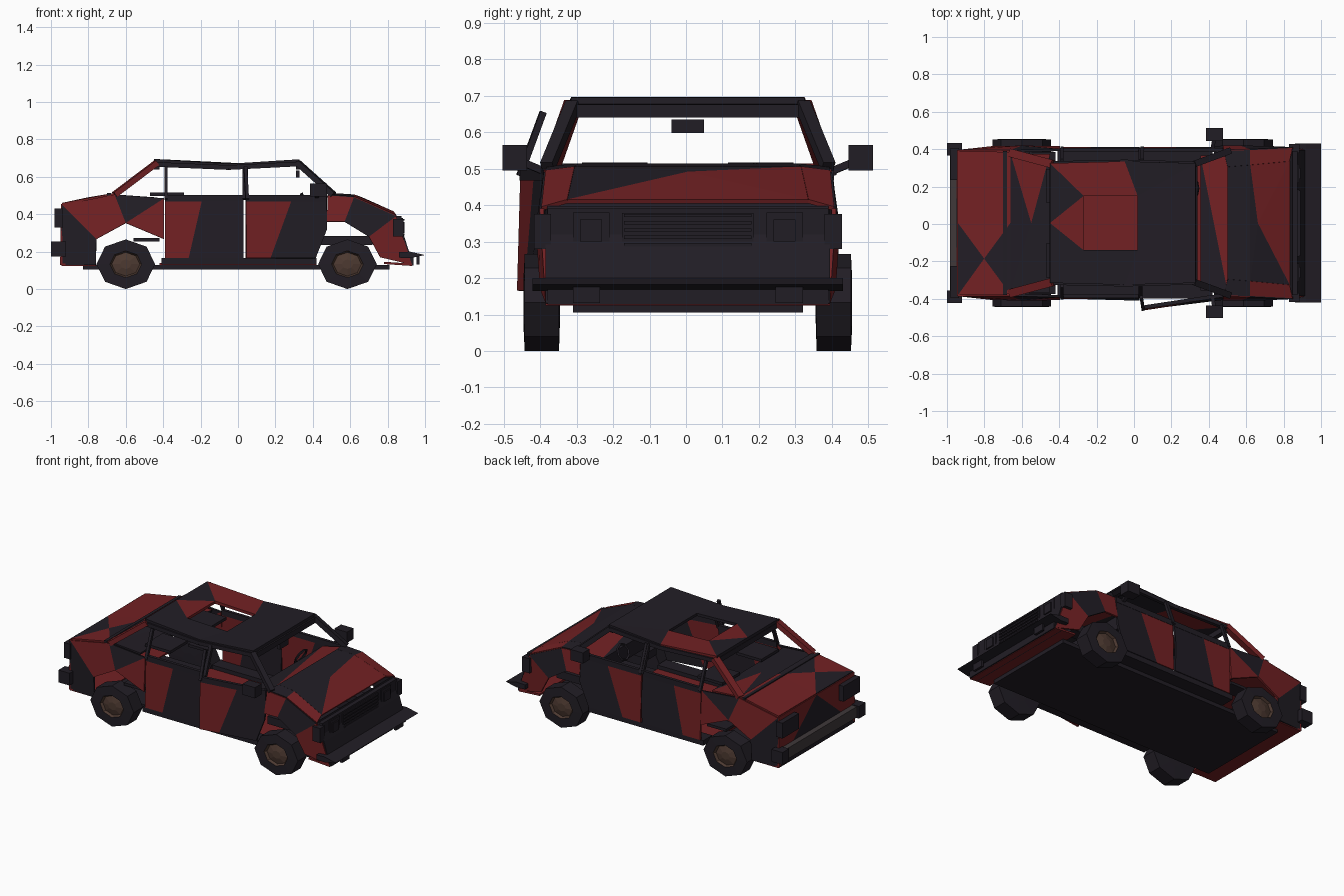
import bpy, bmesh, math
from mathutils import Vector, Matrix

def material(name, rgb):
    m = bpy.data.materials.new(name)
    m.diffuse_color = (*rgb, 1)
    return m

RED = material("red paint", (0.17, 0.015, 0.017))
DARK = material("dark paint", (0.0155, 0.0125, 0.0185))
BROWN = material("hub brown", (0.075, 0.042, 0.031))
GREY = material("bumper grey", (0.05, 0.04, 0.042))
SHIFT = 0.005

def finish(name, bm, mats):
    me = bpy.data.meshes.new(name)
    bm.to_mesh(me)
    bm.free()
    for m in mats:
        me.materials.append(m)
    ob = bpy.data.objects.new(name, me)
    ob.location.y = SHIFT
    bpy.context.collection.objects.link(ob)
    return ob

def sheet(name, polys, thick=0.012, mirror=False):
    """Thin metal from coloured polygons: (colour, points)."""
    bm = bmesh.new()
    for s in ((1, -1) if mirror else (1,)):
        for c, pts in polys:
            f = bm.faces.new([bm.verts.new((x, y * s, z)) for x, y, z in pts])
            f.material_index = "rd".index(c)
    bmesh.ops.remove_doubles(bm, verts=bm.verts, dist=0.0005)
    bmesh.ops.recalc_face_normals(bm, faces=bm.faces)
    ob = finish(name, bm, [RED, DARK])
    mod = ob.modifiers.new("thickness", "SOLIDIFY")
    mod.thickness, mod.offset = thick, 0
    return ob

def box(name, x, y, z, mat=DARK):
    bm = bmesh.new()
    bmesh.ops.create_cube(bm, size=1)
    for v in bm.verts:
        v.co = [(a[0] + a[1]) / 2 + c * (a[1] - a[0]) for a, c in zip((x, y, z), v.co)]
    return finish(name, bm, [mat])

def boxes(name, x, y, z, mat=DARK):
    box(name + "_left", x, y, z, mat)
    box(name + "_right", x, (-y[1], -y[0]), z, mat)

def bar(name, p, q, w=0.03, d=0.03, mat=DARK):
    p, q = Vector(p), Vector(q)
    bm = bmesh.new()
    bmesh.ops.create_cube(bm, size=1)
    rot = (q - p).to_track_quat('Z', 'Y').to_matrix().to_4x4()
    m = Matrix.Translation((p + q) / 2) @ rot @ Matrix.Diagonal((w, d, (q - p).length, 1))
    bmesh.ops.transform(bm, matrix=m, verts=bm.verts)
    return finish(name, bm, [mat])

def extrude(name, profile, half, mat=DARK):
    bm = bmesh.new()
    f = bm.faces.new([bm.verts.new((x, -half, z)) for x, z in profile])
    r = bmesh.ops.extrude_face_region(bm, geom=[f])
    vs = [g for g in r["geom"] if isinstance(g, bmesh.types.BMVert)]
    bmesh.ops.translate(bm, verts=vs, vec=(0, 2 * half, 0))
    bmesh.ops.recalc_face_normals(bm, faces=bm.faces)
    return finish(name, bm, [mat])

def side(x, z):
    """Point on the left body side; the flank tucks in near top and bottom."""
    y = 0.408 - 0.35 * max(0, z - 0.42) ** 1.1 - 0.06 * max(0, 0.3 - z)
    return (x, y - 0.08 * max(0, abs(x) - 0.75), z)

def sides(color, *pts):
    return (color, [side(*p) for p in pts])

# Wheels: octagonal tyre, inset rim and raised hub
for wx, fr in ((-0.60, "rear"), (0.585, "front")):
    for s, lr in ((1, "left"), (-1, "right")):
        bm = bmesh.new()
        rings = [(0.05, 0.35), (0.157, 0.353), (0.157, 0.447), (0.085, 0.45), (0.075, 0.435), (0.03, 0.445)]
        loops = [[bm.verts.new((wx + r * math.cos(i * math.pi / 4), s * y,
                                0.133 + 0.845 * r * math.sin(i * math.pi / 4)))
                  for i in range(8)] for r, y in rings]
        for k in range(len(loops) - 1):
            for i in range(8):
                a, b = loops[k], loops[k + 1]
                f = bm.faces.new((a[i], a[(i + 1) % 8], b[(i + 1) % 8], b[i]))
                f.material_index = int(k >= 3)
        bm.faces.new(loops[0])
        bm.faces.new(loops[-1]).material_index = 1
        bmesh.ops.recalc_face_normals(bm, faces=bm.faces)
        finish(f"{fr}_{lr}_wheel", bm, [DARK, BROWN])

# Floor, cabin carpet, sills and bars above the wheels
box("floor", (-0.83, 0.81), (-0.315, 0.315), (0.105, 0.13))
box("cabin_floor", (-0.42, 0.42), (-0.31, 0.31), (0.13, 0.14), RED)
boxes("sill", (-0.41, 0.42), (0.31, 0.402), (0.132, 0.165))
boxes("rear_shelf_bar", (-0.56, -0.42), (0.28, 0.38), (0.255, 0.272))
boxes("front_chassis_rail", (0.42, 0.72), (0.22, 0.30), (0.235, 0.285))

# Rear quarter panels and front fenders
sheet("rear_quarter", [
    sides("d", (-0.94, 0.45), (-0.757, 0.267), (-0.76, 0.13), (-0.945, 0.13)),
    sides("r", (-0.94, 0.45), (-0.66, 0.505), (-0.60, 0.353), (-0.757, 0.267)),
    sides("d", (-0.66, 0.505), (-0.395, 0.485), (-0.60, 0.353)),
    sides("r", (-0.395, 0.485), (-0.395, 0.267), (-0.60, 0.353))], mirror=True)
sheet("front_fender", [
    sides("r", (0.48, 0.50), (0.62, 0.49), (0.57, 0.36), (0.475, 0.36)),
    sides("d", (0.62, 0.49), (0.845, 0.39), (0.70, 0.28), (0.57, 0.36)),
    sides("r", (0.845, 0.39), (0.93, 0.13), (0.76, 0.17), (0.70, 0.28))], mirror=True)

# Doors; the right front one stands ajar
def door(name, s, x0, x1, x2, split, angle=0):
    def t(p):
        x, y, z = p[0] - 0.45, p[1] - 0.405, p[2]
        c, k = math.cos(angle), math.sin(angle)
        return (0.45 + c * x + k * y, s * (0.405 - k * x + c * y), z)
    P = lambda *q: [t(side(*v)) for v in q]
    b = x0 + 0.3 * (x1 - x0)
    sheet(name, [("r", P((x0, 0.165), (x0, 0.485), (split, 0.485), (b, 0.165))),
                 ("d", P((split, 0.485), (x1, 0.485), (x1, 0.32), (x2, 0.165), (b, 0.165)))], 0.014)
    bar(name + "_window_post", t((x0 + 0.005, 0.40, 0.48)), t((x0 + 0.005, 0.335, 0.655)), 0.018, 0.018)
    bar(name + "_sill_trim", t((x0, 0.39, 0.485)), t((x1, 0.39, 0.485)), 0.02, 0.035)

for s, lr in ((1, "left"), (-1, "right")):
    door(f"rear_{lr}_door", s, -0.39, 0.03, 0.03, -0.19)
    door(f"front_{lr}_door", s, 0.04, 0.475, 0.415, 0.29, 0.15 if s < 0 else 0)
    # Window pillars, roof rails and mirrors
    bar(f"{lr}_center_pillar", (0.035, s * 0.395, 0.48), (0.035, s * 0.33, 0.655), 0.02, 0.02)
    bar(f"{lr}_windscreen_pillar", (0.51, s * 0.385, 0.505), (0.32, s * 0.315, 0.675), 0.035, 0.03)
    bar(f"{lr}_rear_pillar", (-0.66, s * 0.375, 0.505), (-0.435, s * 0.315, 0.675), 0.045, 0.03, RED)
    bar(f"{lr}_roof_rail_rear", (-0.43, s * 0.32, 0.666), (-0.05, s * 0.328, 0.65), 0.022, 0.025)
    bar(f"{lr}_roof_rail_front", (-0.05, s * 0.328, 0.65), (0.325, s * 0.318, 0.669), 0.022, 0.025)
    bar(f"{lr}_mirror_arm", (0.42, s * 0.40, 0.495), (0.43, s * 0.46, 0.52), 0.02, 0.02)
    box(f"{lr}_mirror", (0.385, 0.475), tuple(sorted((s * 0.44, s * 0.508))), (0.495, 0.565))

# Roof with open sunroof
def R(x, y):
    return (x, y, 0.661 + 0.025 * (abs(x + 0.05) / 0.39) ** 1.3)
h = 0.145
sheet("roof", [
    ("r", [R(-0.45, 0), R(-0.27, -h), R(-0.27, h)]),
    ("d", [R(-0.45, 0), R(-0.45, 0.32), R(-0.27, h)]),
    ("d", [R(-0.45, 0), R(-0.45, -0.32), R(-0.27, -h)]),
    ("r", [R(-0.45, 0.32), R(-0.05, 0.33), R(0.02, h), R(-0.27, h)]),
    ("d", [R(-0.45, -0.32), R(-0.05, -0.33), R(0.02, -h), R(-0.27, -h)]),
    ("d", [R(-0.05, 0.33), R(0.33, 0.32), R(0.02, h)]),
    ("d", [R(-0.05, -0.33), R(0.33, -0.32), R(0.02, -h)]),
    ("d", [R(0.02, h), R(0.33, 0.32), R(0.33, -0.32), R(0.02, -h)])], 0.018)
bar("front_header", (0.325, -0.31, 0.658), (0.325, 0.31, 0.658), 0.03, 0.035)
bar("rear_header", (-0.435, -0.31, 0.658), (-0.435, 0.31, 0.658), 0.03, 0.035)

# Hood and its side shoulders
nose_mid = (0.66, 0, 0.486)
sheet("hood", [
    ("d", [(0.50, 0.30, 0.508), (0.62, 0.31, 0.50), (0.62, -0.31, 0.50), (0.50, -0.30, 0.508)]),
    ("r", [(0.62, 0.31, 0.50), (0.83, 0.33, 0.41), nose_mid]),
    ("d", [(0.62, 0.31, 0.50), (0.62, -0.31, 0.50), nose_mid]),
    ("d", [(0.62, -0.31, 0.50), (0.83, -0.33, 0.41), nose_mid]),
    ("r", [(0.83, -0.33, 0.41), (0.83, 0.33, 0.41), nose_mid])])
sheet("hood_shoulder", [
    ("d", [(0.50, 0.30, 0.508), side(0.48, 0.50), side(0.62, 0.49), (0.62, 0.31, 0.50)]),
    ("r", [(0.62, 0.31, 0.50), side(0.62, 0.49), side(0.845, 0.39), (0.83, 0.33, 0.41)])], mirror=True)

# Trunk lid, rear wall and lower valances
a, b, c, d = (-0.94, 0, 0.455), (-0.66, 0, 0.508), (-0.66, -0.38, 0.508), (-0.94, -0.385, 0.455)
m = (-0.80, -0.19, 0.485)
sheet("trunk", [("r", [a, b, (-0.66, 0.38, 0.508), (-0.94, 0.385, 0.455)]),
                ("r", [a, b, m]), ("d", [b, c, m]), ("r", [c, d, m]), ("d", [d, a, m])])
bar("trunk_seam", (-0.69, -0.385, 0.506), (-0.69, 0.385, 0.506), 0.02, 0.014)
sheet("rear_wall", [
    ("r", [(-0.94, 0.39, 0.455), (-0.94, 0, 0.455), (-0.945, 0.39, 0.13)]),
    ("d", [(-0.94, 0, 0.455), (-0.945, 0.39, 0.13), (-0.945, -0.39, 0.13)]),
    ("r", [(-0.94, -0.39, 0.455), (-0.94, 0, 0.455), (-0.945, -0.39, 0.13)])])
sheet("lower_valances", [
    ("r", [(-0.945, 0.39, 0.13), (-0.76, 0.39, 0.13), (-0.76, -0.39, 0.13), (-0.945, -0.39, 0.13)]),
    ("r", [(0.93, 0.39, 0.13), (0.78, 0.39, 0.14), (0.78, -0.39, 0.14), (0.93, -0.39, 0.13)])])

# Tail lights and rear bumper
boxes("tail_light", (-0.98, -0.935), (0.23, 0.40), (0.33, 0.43))
box("rear_bumper", (-0.985, -0.93), (-0.41, 0.41), (0.18, 0.25), GREY)
boxes("rear_bumper_end", (-1.0, -0.92), (0.36, 0.428), (0.175, 0.255))

# Nose, grille, lamps and front lip
sheet("nose", [("d", [(0.84, 0.385, 0.395), (0.885, 0.39, 0.275), (0.885, -0.39, 0.275), (0.84, -0.385, 0.395)]),
               ("d", [(0.885, 0.39, 0.275), (0.93, 0.39, 0.13), (0.93, -0.39, 0.13), (0.885, -0.39, 0.275)])])
box("grille_panel", (0.835, 0.875), (-0.385, 0.385), (0.275, 0.39))
box("grille", (0.87, 0.882), (-0.18, 0.18), (0.28, 0.378))
for i in range(5):
    z = 0.287 + i * 0.02
    box(f"grille_slat_{i}", (0.88, 0.89), (-0.175, 0.175), (z, z + 0.009))
boxes("headlight_frame", (0.87, 0.882), (0.215, 0.315), (0.28, 0.38))
boxes("headlight", (0.88, 0.89), (0.235, 0.295), (0.30, 0.36))
boxes("corner_lamp", (0.83, 0.885), (0.375, 0.422), (0.28, 0.375))
extrude("front_lip", [(0.86, 0.198), (0.92, 0.20), (1.0, 0.182), (0.92, 0.165), (0.86, 0.168)], 0.425)
box("front_chin", (0.88, 0.938), (-0.385, 0.385), (0.127, 0.17))
boxes("front_turn_signal", (0.955, 0.97), (0.24, 0.315), (0.132, 0.175))

# Cabin: dash, steering wheel, rear shelf and mirror
sheet("dash", [
    ("r", [(0.50, 0.36, 0.50), (0.50, -0.36, 0.50), (0.36, 0.36, 0.47)]),
    ("d", [(0.50, -0.36, 0.50), (0.36, 0.36, 0.47), (0.36, -0.36, 0.47)]),
    ("d", [(0.36, 0.36, 0.47), (0.36, -0.36, 0.47), (0.38, -0.36, 0.36), (0.38, 0.36, 0.36)])])
sheet("rear_shelf", [
    ("r", [(-0.66, 0.37, 0.50), (-0.45, 0.37, 0.485), (-0.55, 0, 0.49)]),
    ("d", [(-0.66, 0.37, 0.50), (-0.66, -0.37, 0.50), (-0.55, 0, 0.49)]),
    ("d", [(-0.45, 0.37, 0.485), (-0.45, -0.37, 0.485), (-0.55, 0, 0.49)]),
    ("d", [(-0.66, -0.37, 0.50), (-0.45, -0.37, 0.485), (-0.55, 0, 0.49)])])
bpy.ops.mesh.primitive_torus_add(major_segments=8, minor_segments=4, major_radius=0.05, minor_radius=0.008,
                                 location=(0.32, 0.19, 0.465), rotation=(0, -1.1, 0))
bpy.context.object.name = "steering_wheel"
bpy.context.object.data.materials.append(DARK)
boxes("shelf_block", (-0.47, -0.29), (0.11, 0.29), (0.498, 0.516))
box("rear_view_mirror", (0.31, 0.33), (-0.045, 0.045), (0.597, 0.635))
